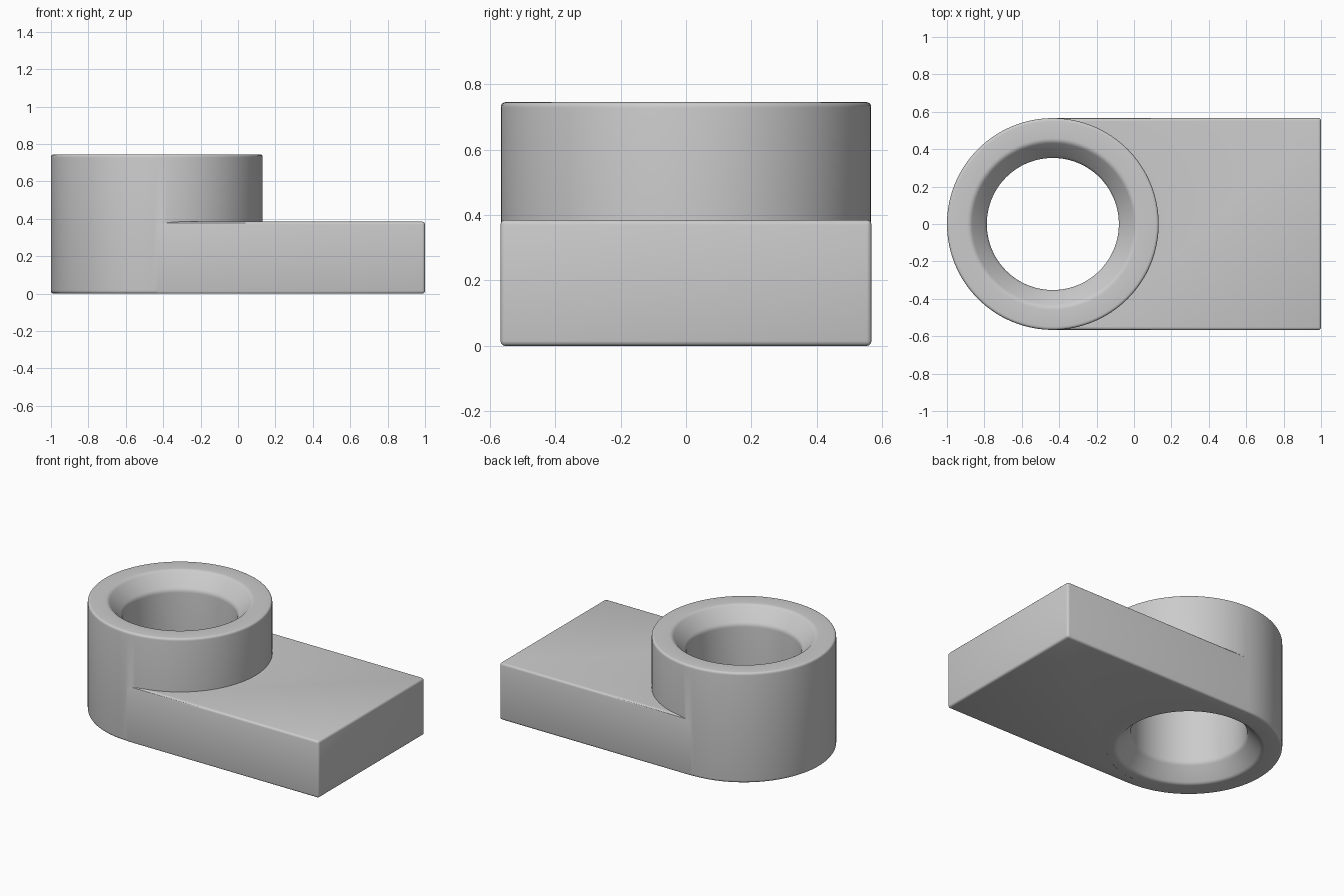
import bpy, bmesh, math
from mathutils import Vector

if "Cube" in bpy.data.objects:
    bpy.data.objects.remove(bpy.data.objects["Cube"])

CX, R, HOLE, RIM = -0.434, 0.566, 0.353, 0.442
H, PLATE_H, HALF = 0.745, 0.385, 0.567
SEG = 128


def new_object(name, bm):
    bmesh.ops.recalc_face_normals(bm, faces=bm.faces)
    mesh = bpy.data.meshes.new(name)
    bm.to_mesh(mesh)
    bm.free()
    ob = bpy.data.objects.new(name, mesh)
    bpy.context.collection.objects.link(ob)
    return ob


def rounded(points, r, steps=4):
    """Round every corner of a closed profile."""
    out = []
    for i, p in enumerate(points):
        p = Vector(p)
        a = (Vector(points[i - 1]) - p).normalized() * r
        b = (Vector(points[(i + 1) % len(points)]) - p).normalized() * r
        for k in range(steps + 1):
            t = k / steps
            out.append(p + a * (1 - t) ** 2 + b * t ** 2)
    return out


def lathe(name, profile):
    bm = bmesh.new()
    rings = []
    for s in range(SEG):
        a = 2 * math.pi * s / SEG
        rings.append([bm.verts.new((CX + p.x * math.cos(a), p.x * math.sin(a), p.y))
                      for p in profile])
    n = len(profile)
    for s in range(SEG):
        r0, r1 = rings[s], rings[(s + 1) % SEG]
        for i in range(n):
            j = (i + 1) % n
            bm.faces.new((r0[i], r1[i], r1[j], r0[j]))
    return new_object(name, bm)


# Round boss with a through hole, countersunk at both ends
Z0 = 0.0005
boss = lathe("boss_with_plate", rounded(
    [(R, Z0), (R, H), (RIM, H), (HOLE, H - 0.1), (HOLE, 0.1), (RIM, Z0)], 0.017))

# Flat plate whose inner end is hidden in the boss wall
outline = [(1, -HALF), (1, HALF), (CX, HALF)]
for i in range(49):
    a = math.pi / 2 - math.pi * i / 48
    outline.append((CX + 0.5 * math.cos(a), 0.5 * math.sin(a)))
outline.append((CX, -HALF))
bm = bmesh.new()
face = bm.faces.new([bm.verts.new((x, y, 0)) for x, y in outline])
top = bmesh.ops.extrude_face_region(bm, geom=[face])
bmesh.ops.translate(bm, vec=(0, 0, PLATE_H),
                    verts=[g for g in top["geom"] if isinstance(g, bmesh.types.BMVert)])
outer = [e for e in bm.edges
         if all(v.co.x > 0.99 for v in e.verts)
         or (all(abs(v.co.y) > HALF - 0.001 for v in e.verts)
             and abs(e.verts[0].co.x - e.verts[1].co.x) > 0.5)]
bmesh.ops.bevel(bm, geom=outer, offset=0.015, segments=3, profile=0.5, affect='EDGES')
plate = new_object("plate_helper", bm)

# Join plate and boss into one solid
mod = boss.modifiers.new("join", 'BOOLEAN')
mod.operation = 'UNION'
mod.solver = 'EXACT'
mod.object = plate
bpy.context.view_layer.objects.active = boss
boss.select_set(True)
bpy.ops.object.modifier_apply(modifier=mod.name)
bpy.data.objects.remove(plate)
bpy.ops.object.shade_smooth_by_angle(angle=math.radians(30))
